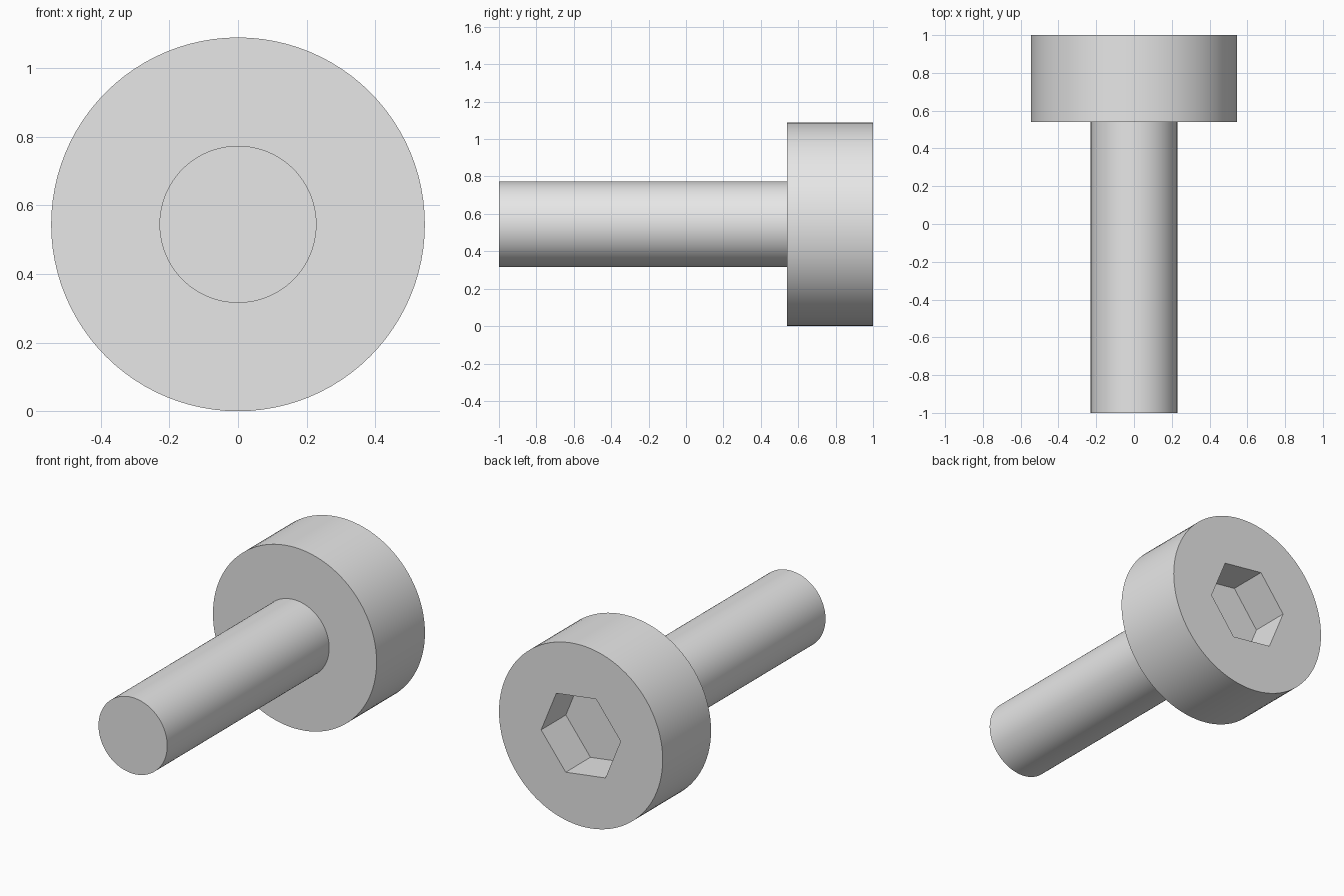
import bpy
import bmesh
import math

old = bpy.data.objects.get("Cube")
if old:
    bpy.data.objects.remove(old, do_unlink=True)

HEAD_R = 0.545
SHAFT_R = 0.229
SOCKET_R = 0.267
SEAT_Y = 0.54
SIDES = 96

steel = bpy.data.materials.new("plain grey")
steel.use_nodes = True
grey = (0.8, 0.8, 0.8, 1)
steel.diffuse_color = grey
steel.node_tree.nodes["Principled BSDF"].inputs["Base Color"].default_value = grey


def ring(bm, radius, y, sides=SIDES, turn=0.0):
    """Closed loop of edges around the y axis."""
    verts = []
    for i in range(sides):
        a = math.radians(turn) + math.tau * i / sides
        verts.append(bm.verts.new((radius * math.cos(a), y, radius * math.sin(a))))
    edges = [bm.edges.new((verts[i - 1], verts[i])) for i in range(sides)]
    return verts, edges


def bridge(bm, a, b):
    bmesh.ops.bridge_loops(bm, edges=a[1] + b[1])


def finish(bm, name):
    bmesh.ops.recalc_face_normals(bm, faces=bm.faces[:])
    mesh = bpy.data.meshes.new(name)
    bm.to_mesh(mesh)
    bm.free()
    mesh.materials.append(steel)
    obj = bpy.data.objects.new(name, mesh)
    bpy.context.collection.objects.link(obj)
    obj.location.z = HEAD_R
    bpy.ops.object.select_all(action="DESELECT")
    obj.select_set(True)
    bpy.context.view_layer.objects.active = obj
    bpy.ops.object.shade_smooth_by_angle(angle=math.radians(30))


# Shaft: plain rod with a flat tip, open where it meets the head
bm = bmesh.new()
tip = ring(bm, SHAFT_R, -1)
root = ring(bm, SHAFT_R, SEAT_Y)
bridge(bm, tip, root)
bm.faces.new(tip[0])
finish(bm, "shaft")

# Head: seat face, round wall, and back face with a hexagonal socket
bm = bmesh.new()
neck = ring(bm, SHAFT_R, SEAT_Y)
seat_rim = ring(bm, HEAD_R, SEAT_Y)
back_rim = ring(bm, HEAD_R, 1)
socket_rim = ring(bm, SOCKET_R, 1, 6, -7.8)
socket_floor = ring(bm, SOCKET_R, 0.765, 6, -7.8)
bridge(bm, neck, seat_rim)
bridge(bm, seat_rim, back_rim)
bridge(bm, socket_rim, socket_floor)
bm.faces.new(socket_floor[0])
bmesh.ops.triangle_fill(bm, use_beauty=True, normal=(0, 1, 0),
                        edges=back_rim[1] + socket_rim[1])
finish(bm, "head")
